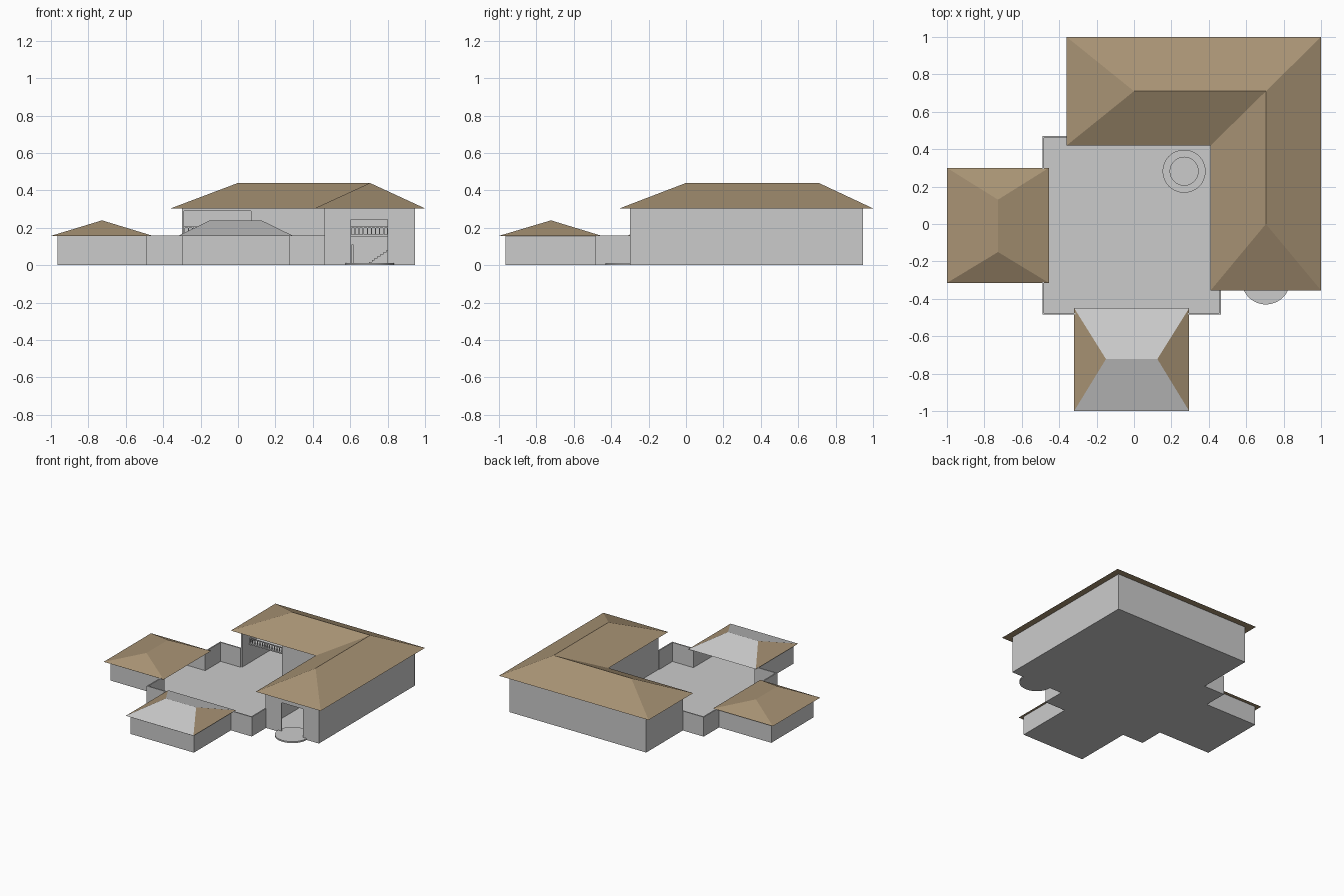
import bpy, bmesh, math

if "Cube" in bpy.data.objects:
    bpy.data.objects.remove(bpy.data.objects["Cube"])

T = 0.01  # wall thickness
brown = bpy.data.materials.new("roof_brown")
brown.diffuse_color = (0.39, 0.29, 0.175, 1)
brown.use_nodes = True
brown.node_tree.nodes["Principled BSDF"].inputs["Base Color"].default_value = brown.diffuse_color
grey = bpy.data.materials.new("plain_grey")
grey.diffuse_color = (0.8, 0.8, 0.8, 1)
grey.use_nodes = True
grey.node_tree.nodes["Principled BSDF"].inputs["Base Color"].default_value = grey.diffuse_color


def finish(name, bm):
    bmesh.ops.recalc_face_normals(bm, faces=bm.faces)
    me = bpy.data.meshes.new(name)
    bm.to_mesh(me)
    bm.free()
    ob = bpy.data.objects.new(name, me)
    bpy.context.collection.objects.link(ob)
    return ob


def add_box(bm, x0, x1, y0, y1, z0, z1):
    vs = bmesh.ops.create_cube(bm, size=1)["verts"]
    for v in vs:
        v.co.x = x1 if v.co.x > 0 else x0
        v.co.y = y1 if v.co.y > 0 else y0
        v.co.z = z1 if v.co.z > 0 else z0


def boxes(name, items):
    bm = bmesh.new()
    for it in items:
        add_box(bm, *it)
    return finish(name, bm)


def roof(name, eave, ridge, faces, ze, zr, grey_faces=()):
    """Eave outline and ridge points joined by sloping faces, flat soffit below."""
    bm = bmesh.new()
    vs = [bm.verts.new((x, y, ze)) for x, y in eave]
    vs += [bm.verts.new((x, y, zr)) for x, y in ridge]
    for i, f in enumerate(faces):
        bm.faces.new([vs[k] for k in f]).material_index = int(i in grey_faces)
    bm.faces.new(vs[:len(eave)][::-1]).material_index = 0
    ob = finish(name, bm)
    ob.data.materials.append(brown)
    ob.data.materials.append(grey)


def lathe(name, profile, x, y, n=48):
    """Closed profile of (radius, height) points turned about a vertical axis."""
    bm = bmesh.new()
    rings = [[bm.verts.new((x + r * math.cos(2 * math.pi * i / n),
                            y + r * math.sin(2 * math.pi * i / n), z))
              for i in range(n)] for r, z in profile]
    for a, b in zip(rings, rings[1:] + rings[:1]):
        for i in range(n):
            j = (i + 1) % n
            bm.faces.new((a[i], a[j], b[j], b[i]))
    ob = finish(name, bm)
    for p in ob.data.polygons:
        p.use_smooth = abs(p.normal.z) < 0.5
    return ob


# ground slab under every wing and the courtyard
boxes("floor_slab", [
    (-0.49, 0.46, -0.485, 0.47, 0, 0.004),
    (-0.965, -0.49, -0.28, 0.27, 0, 0.004),
    (-0.30, 0.275, -0.965, -0.485, 0, 0.004),
    (-0.30, 0.945, 0.47, 0.945, 0, 0.004),
    (0.46, 0.945, -0.30, 0.47, 0, 0.004)])

# tall L-shaped house walls, with a gallery opening and a doorway
H = 0.305
boxes("main_house_walls", [
    (-0.30, 0.945, 0.945 - T, 0.945, 0, H),
    (0.945 - T, 0.945, -0.30, 0.945 - T, 0, H),
    (-0.30, -0.30 + T, 0.47, 0.945 - T, 0, H),
    (0.07, 0.46, 0.47, 0.47 + T, 0, H),
    (-0.30 + T, 0.07, 0.47, 0.47 + T, 0.29, H),
    (0.46, 0.46 + T, -0.30, 0.47 + T, 0, H),
    (0.46 + T, 0.605, -0.30, -0.30 + T, 0, H),
    (0.80, 0.945 - T, -0.30, -0.30 + T, 0, H),
    (0.605, 0.80, -0.30, -0.30 + T, 0.245, H)])

# upper floor inside the house
boxes("upper_floor", [
    (-0.29, 0.935, 0.56, 0.935, 0.155, 0.165),
    (0.47, 0.935, 0.25, 0.56, 0.155, 0.165)])
boxes("hall_back_wall", [(0.47, 0.935, 0.32, 0.33, 0.004, 0.155)])


# gallery railings
def railing(name, x0, x1, y):
    n = round((x1 - x0) / 0.022)
    items = [(x0, x1, y, y + 0.006, 0.2, 0.207)]
    for i in range(n + 1):
        x = x0 + (x1 - x0 - 0.006) * i / n
        items.append((x, x + 0.006, y, y + 0.006, 0.165, 0.2))
    boxes(name, items)


railing("hall_railing", 0.47, 0.935, 0.255)
railing("gallery_railing", -0.29, 0.07, 0.565)

# staircase climbing to the right in the hall
boxes("hall_stairs", [
    (0.70 + i * 0.0155, 0.70 + (i + 1) * 0.0155, 0.1, 0.2, 0.004, 0.018 + i * 0.0108)
    for i in range(14)])
boxes("stair_post", [(0.607, 0.617, 0.1, 0.11, 0.004, 0.11)])

# low courtyard walls
L = 0.16
boxes("courtyard_walls", [
    (-0.49, -0.30, 0.47 - T, 0.47, 0, L),
    (-0.49, -0.49 + T, 0.27, 0.47 - T, 0, L),
    (-0.49, -0.49 + T, -0.485 + T, -0.28, 0, L),
    (-0.49, -0.30, -0.485, -0.485 + T, 0, L),
    (0.275, 0.465, -0.485, -0.485 + T, 0, L),
    (0.465 - T, 0.465, -0.485 + T, -0.30, 0, L)])

# two low wings, open towards the courtyard
boxes("left_wing_walls", [
    (-0.965, -0.965 + T, -0.28, 0.27, 0, L),
    (-0.965 + T, -0.48, -0.28, -0.28 + T, 0, L),
    (-0.965 + T, -0.48, 0.27 - T, 0.27, 0, L)])
boxes("front_wing_walls", [
    (-0.30, 0.275, -0.965, -0.965 + T, 0, L),
    (-0.30, -0.30 + T, -0.965 + T, -0.475, 0, L),
    (0.275 - T, 0.275, -0.965 + T, -0.475, 0, L)])

# roofs
roof("main_roof",
     [(-0.36, 0.42), (0.41, 0.42), (0.41, -0.355), (1, -0.355), (1, 1), (-0.36, 1)],
     [(0, 0.71), (0.705, 0.71), (0.705, 0)],
     [(0, 1, 7, 6), (1, 2, 8, 7), (2, 3, 8), (3, 4, 7, 8), (4, 5, 6, 7), (5, 0, 6)],
     0.304, 0.44)
hip = [(0, 1, 4), (1, 2, 5, 4), (2, 3, 5), (3, 0, 4, 5)]
roof("left_wing_roof",
     [(-1, -0.315), (-0.455, -0.315), (-0.455, 0.3), (-1, 0.3)],
     [(-0.727, -0.15), (-0.727, 0.13)], hip, 0.157, 0.24)
roof("front_wing_roof",
     [(0.295, -1), (0.295, -0.45), (-0.32, -0.45), (-0.32, -1)],
     [(0.125, -0.722), (-0.15, -0.722)], hip, 0.157, 0.24, (1, 3))

# round entrance step and round courtyard basin
lathe("entrance_step", [(0.001, 0), (0.13, 0), (0.13, 0.012), (0.001, 0.012)], 0.705, -0.30)
lathe("courtyard_basin", [(0.075, 0.002), (0.115, 0.002), (0.115, 0.016), (0.075, 0.016)], 0.268, 0.282)
